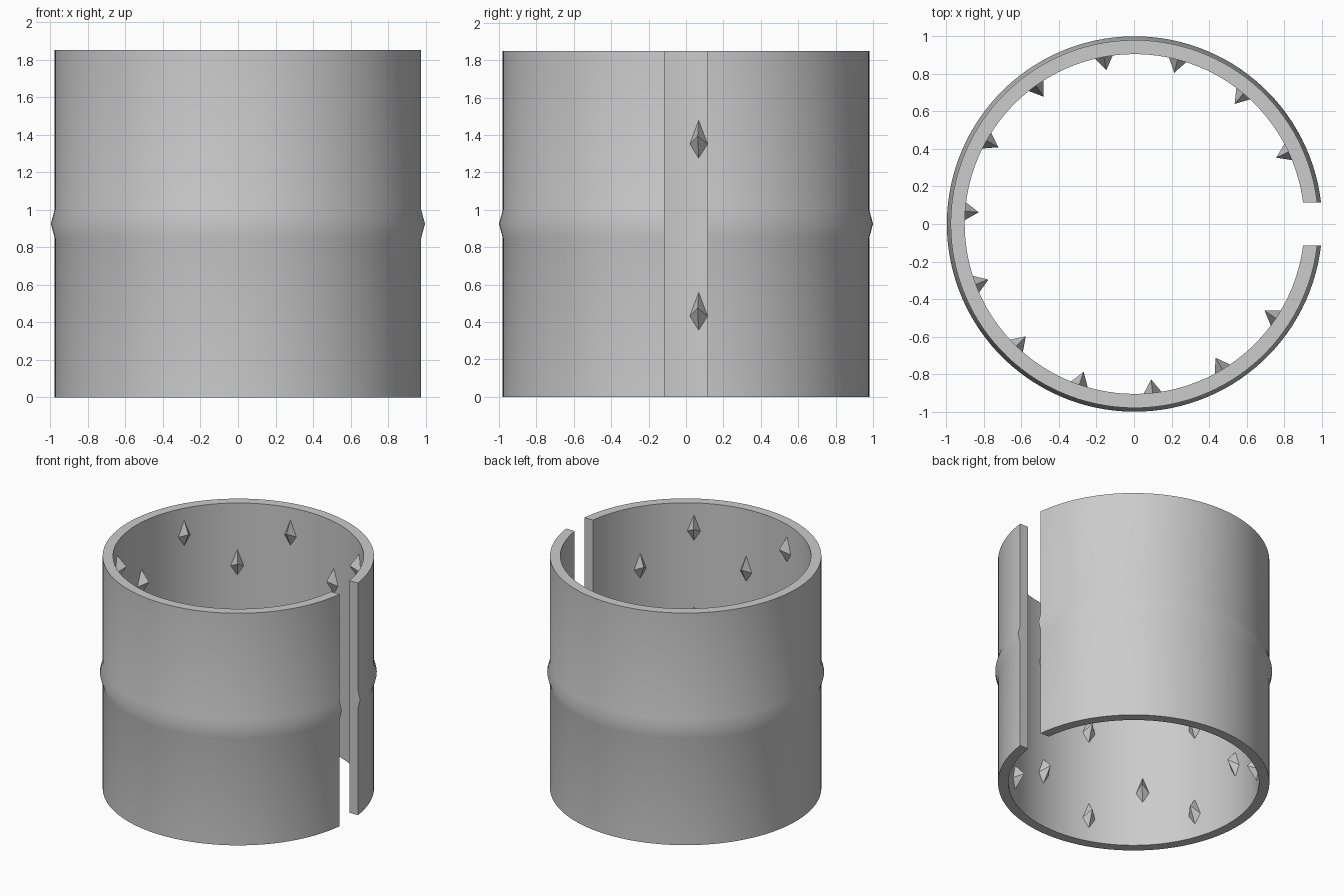
import bpy, bmesh, math
from mathutils import Matrix, Vector

cube = bpy.data.objects.get("Cube")
if cube:
    bpy.data.objects.remove(cube, do_unlink=True)

HEIGHT = 1.85
INNER = 0.905
OUTER = 0.98
RIDGE = 1.0
HALF_SLIT = 0.115
SEGMENTS = 120
SHIFT = Vector((0.003, 0, 0))   # the slit trims the +x side, so recentre

grey = bpy.data.materials.new("plain grey")
grey.use_nodes = True
colour = (0.6, 0.6, 0.6, 1)
grey.diffuse_color = colour
grey.node_tree.nodes["Principled BSDF"].inputs["Base Color"].default_value = colour


def make_object(name, bm):
    bmesh.ops.recalc_face_normals(bm, faces=bm.faces)
    mesh = bpy.data.meshes.new(name)
    bm.to_mesh(mesh)
    bm.free()
    mesh.materials.append(grey)
    ob = bpy.data.objects.new(name, mesh)
    ob.location = SHIFT
    bpy.context.collection.objects.link(ob)
    return ob


# Split sleeve: wall section swept round, ending on the two flat slit planes
mid = HEIGHT / 2
section = [(INNER, 0), (OUTER, 0), (OUTER, mid - 0.075), (RIDGE, mid),
           (OUTER, mid + 0.075), (OUTER, HEIGHT), (INNER, HEIGHT)]
bm = bmesh.new()
rings = []
for i in range(SEGMENTS + 1):
    ring = []
    for r, z in section:
        start = math.asin(HALF_SLIT / r)
        a = start + (2 * math.pi - 2 * start) * i / SEGMENTS
        ring.append(bm.verts.new((r * math.cos(a), r * math.sin(a), z)))
    rings.append(ring)
n = len(section)
for one, two in zip(rings, rings[1:]):
    for j in range(n):
        k = (j + 1) % n
        bm.faces.new((one[j], one[k], two[k], two[j]))
bm.faces.new(rings[0])
bm.faces.new(rings[-1])
sleeve = make_object("split_sleeve", bm)
bpy.ops.object.select_all(action='DESELECT')
sleeve.select_set(True)
bpy.context.view_layer.objects.active = sleeve
bpy.ops.object.shade_smooth_by_angle(angle=math.radians(40))


# Inner barbs: kite-based pyramids pointing at the axis, in staggered columns
def add_barb(bm, angle, z):
    base = INNER + 0.01
    shape = [(base, 0, 0.115), (base, 0.055, -0.03), (base, 0, -0.115),
             (base, -0.055, -0.03), (0.833, 0, 0.02)]
    turn = Matrix.Translation((0, 0, z)) @ Matrix.Rotation(angle, 4, 'Z')
    v = [bm.verts.new(turn @ Vector(p)) for p in shape]
    bm.faces.new(v[:4])
    for j in range(4):
        bm.faces.new((v[j], v[(j + 1) % 4], v[4]))


bm = bmesh.new()
for column in range(1, 14):
    rows = (0.455, 1.375) if column % 2 else (0.21, 0.92, 1.65)
    for z in rows:
        add_barb(bm, math.radians(25.1 * column), z)
make_object("inner_barbs", bm)
